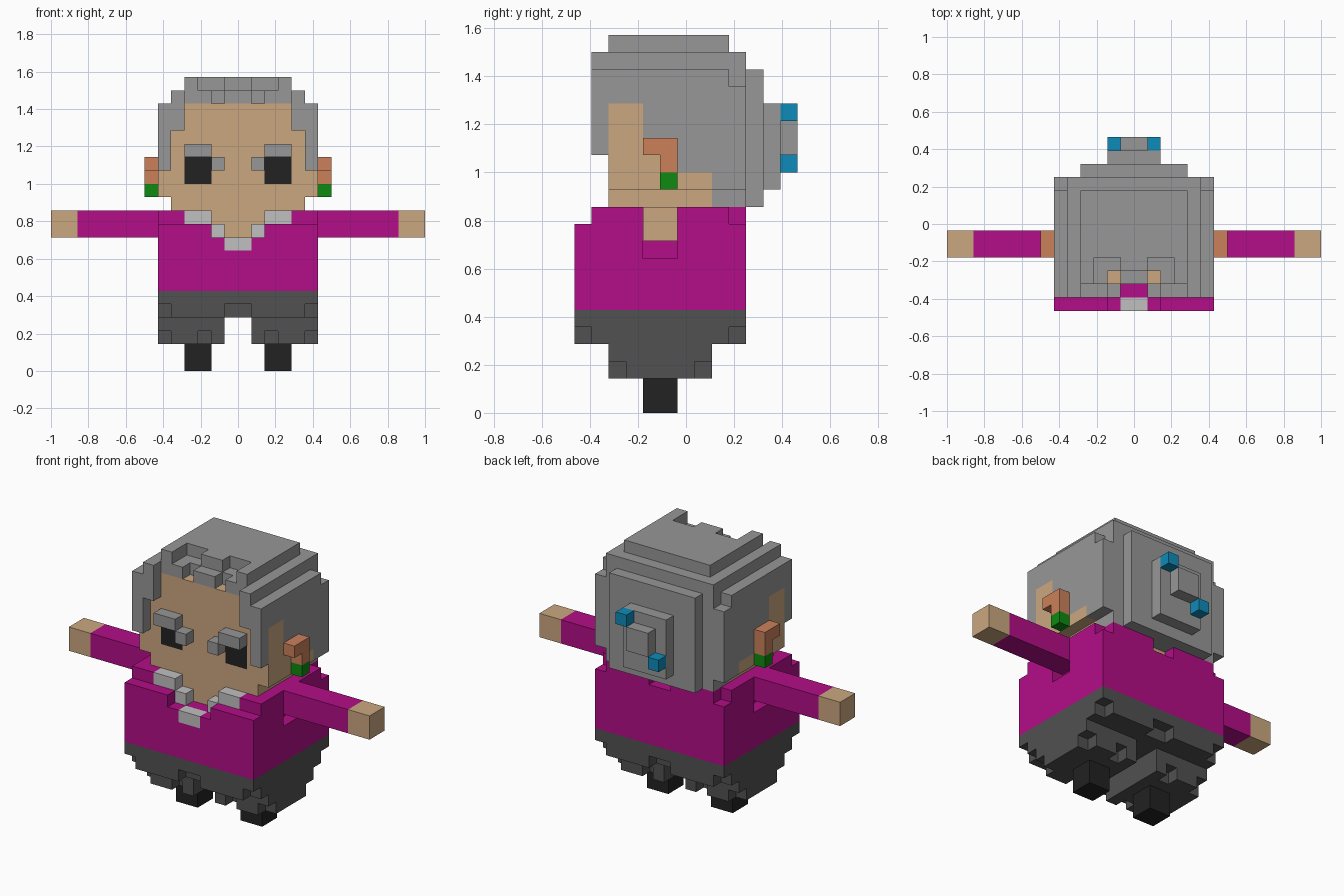
import bpy, bmesh, math
from mathutils import Vector

if "Cube" in bpy.data.objects:
    bpy.data.objects.remove(bpy.data.objects["Cube"])

U = 1 / 14          # edge length of one block
DEPTH = 6.5         # half the depth in blocks
grid = {}           # block position -> part name


def srgb(*c):
    return [((v / 255 + 0.055) / 1.055) ** 2.4 if v > 10 else v / 255 / 12.92 for v in c] + [1]


COLOURS = {
    "skin": srgb(203, 167, 128), "grey_hair": srgb(151, 151, 151),
    "magenta": srgb(179, 13, 135), "charcoal": srgb(81, 81, 81),
    "black": srgb(34, 34, 34), "collar_grey": srgb(192, 192, 192),
    "ear_pink": srgb(203, 129, 91), "green": srgb(13, 138, 16),
    "blue": srgb(13, 139, 184),
}
PART_COLOUR = {
    "shoes": "black", "trousers": "charcoal", "sweater": "magenta", "sleeves": "magenta",
    "hands": "skin", "neck": "skin", "collar": "collar_grey", "hair": "grey_hair",
    "face": "skin", "eyes": "black", "eyebrows": "grey_hair", "ears": "ear_pink",
    "earrings": "green", "bun": "grey_hair", "hairpins": "blue",
}


def fill(part, x, y, z, sides=(1, -1)):
    """Fill (or clear, when part is None) a block range given for +x, on the chosen sides."""
    for i in range(*x):
        for j in range(*y):
            for k in range(*z):
                for s in sides:
                    p = (i if s > 0 else -1 - i, j, k)
                    if part:
                        grid[p] = part
                    else:
                        grid.pop(p, None)


# Shoes and trousers
fill("shoes", (2, 4), (4, 6), (0, 2))
fill("trousers", (1, 6), (2, 8), (2, 4))
fill("trousers", (0, 6), (0, 10), (4, 6))
for j in (2, 7):                                   # rounded leg corners
    fill(None, (5, 6), (j, j + 1), (2, 3))
    fill(None, (2, 3), (j, j + 1), (2, 3))
for j in (0, 9):                                   # rounded hip corners and crotch
    fill(None, (5, 6), (j, j + 1), (4, 5))
    fill(None, (0, 1), (j, j + 1), (4, 5))

# Sweater with a stepped V neck
fill("sweater", (0, 6), (0, 10), (6, 12))
fill(None, (0, 6), (0, 1), (11, 12))
fill(None, (0, 2), (0, 2), (10, 12))
fill(None, (0, 4), (1, 2), (11, 12))
fill(None, (5, 6), (9, 10), (11, 12))
fill(None, (0, 1), (9, 10), (11, 12))
fill(None, (5, 6), (4, 6), (9, 10))
fill("neck", (0, 2), (2, 9), (11, 12))
fill("neck", (0, 1), (2, 9), (10, 11))
fill("collar", (0, 1), (0, 1), (9, 10))
fill("collar", (1, 2), (1, 2), (10, 11))
fill("collar", (2, 4), (1, 2), (11, 12))

# Arms
fill("sleeves", (6, 12), (4, 6), (10, 12))
fill("hands", (12, 14), (4, 6), (10, 12))

# Hair: rounded block, back layer, stepped crown
fill("hair", (0, 6), (2, 10), (13, 20))
fill("hair", (0, 5), (2, 10), (12, 13))
fill("hair", (0, 4), (10, 11), (12, 20))
fill("hair", (0, 5), (2, 10), (20, 21))
fill("hair", (0, 4), (3, 9), (21, 22))
fill("hair", (3, 4), (2, 3), (21, 22))
fill(None, (0, 3), (3, 4), (21, 22))
fill("hair", (0, 1), (3, 4), (21, 22))
fill(None, (1, 2), (2, 3), (20, 21))
fill(None, (5, 6), (9, 10), (19, 20))
# Fringe framing the face
fill("hair", (5, 6), (1, 2), (15, 19))
fill("hair", (4, 5), (1, 2), (18, 21))
fill("hair", (5, 6), (1, 2), (19, 20))

# Face and the skin in front of the ears
fill("face", (0, 5), (2, 3), (12, 20))
fill("face", (5, 6), (2, 4), (13, 18))
fill("face", (4, 5), (2, 8), (12, 13))
fill("face", (5, 6), (4, 8), (13, 14))
fill("face", (5, 6), (4, 5), (14, 15))
fill("eyes", (2, 4), (2, 3), (14, 16))
fill("eyebrows", (2, 4), (1, 2), (16, 17))
fill("eyebrows", (1, 2), (1, 2), (15, 16))

# Ears and earrings
fill("ears", (6, 7), (4, 6), (15, 16))
fill("ears", (6, 7), (5, 6), (14, 15))
fill("earrings", (6, 7), (5, 6), (13, 14))

# Bun with two pins on a diagonal
fill("bun", (0, 2), (11, 12), (13, 18))
fill("bun", (0, 1), (12, 13), (15, 17))
fill("hairpins", (1, 2), (12, 13), (17, 18), (1,))
fill("hairpins", (1, 2), (12, 13), (14, 15), (-1,))


def build(part, material):
    """Make one mesh from the exposed block faces of a part, merging flat areas."""
    bm = bmesh.new()
    for p in [q for q, name in grid.items() if name == part]:
        centre = Vector(p) + Vector((0.5, 0.5 - DEPTH, 0.5))
        for axis in range(3):
            for sign in (1, -1):
                n = [0, 0, 0]
                n[axis] = sign
                if tuple(a + b for a, b in zip(p, n)) in grid:
                    continue
                u, v = Vector((0, 0, 0)), Vector((0, 0, 0))
                u[(axis + 1) % 3] = 0.5
                v[(axis + 2) % 3] = 0.5 * sign
                c = centre + Vector(n) * 0.5
                bm.faces.new([bm.verts.new((c + d) * U) for d in (-u - v, u - v, u + v, v - u)])
    bmesh.ops.remove_doubles(bm, verts=bm.verts, dist=U * 0.01)
    bmesh.ops.dissolve_limit(bm, angle_limit=math.radians(1), verts=bm.verts, edges=bm.edges)
    mesh = bpy.data.meshes.new(part)
    bm.to_mesh(mesh)
    bm.free()
    mesh.materials.append(material)
    bpy.context.collection.objects.link(bpy.data.objects.new(part, mesh))


materials = {}
for name, colour in COLOURS.items():
    materials[name] = bpy.data.materials.new(name)
    materials[name].diffuse_color = colour
for part, colour in PART_COLOUR.items():
    build(part, materials[colour])

for m in bpy.data.materials:
    if m.users and not m.is_grease_pencil:
        m.use_nodes = True
        m.node_tree.nodes["Principled BSDF"].inputs["Base Color"].default_value = m.diffuse_color
